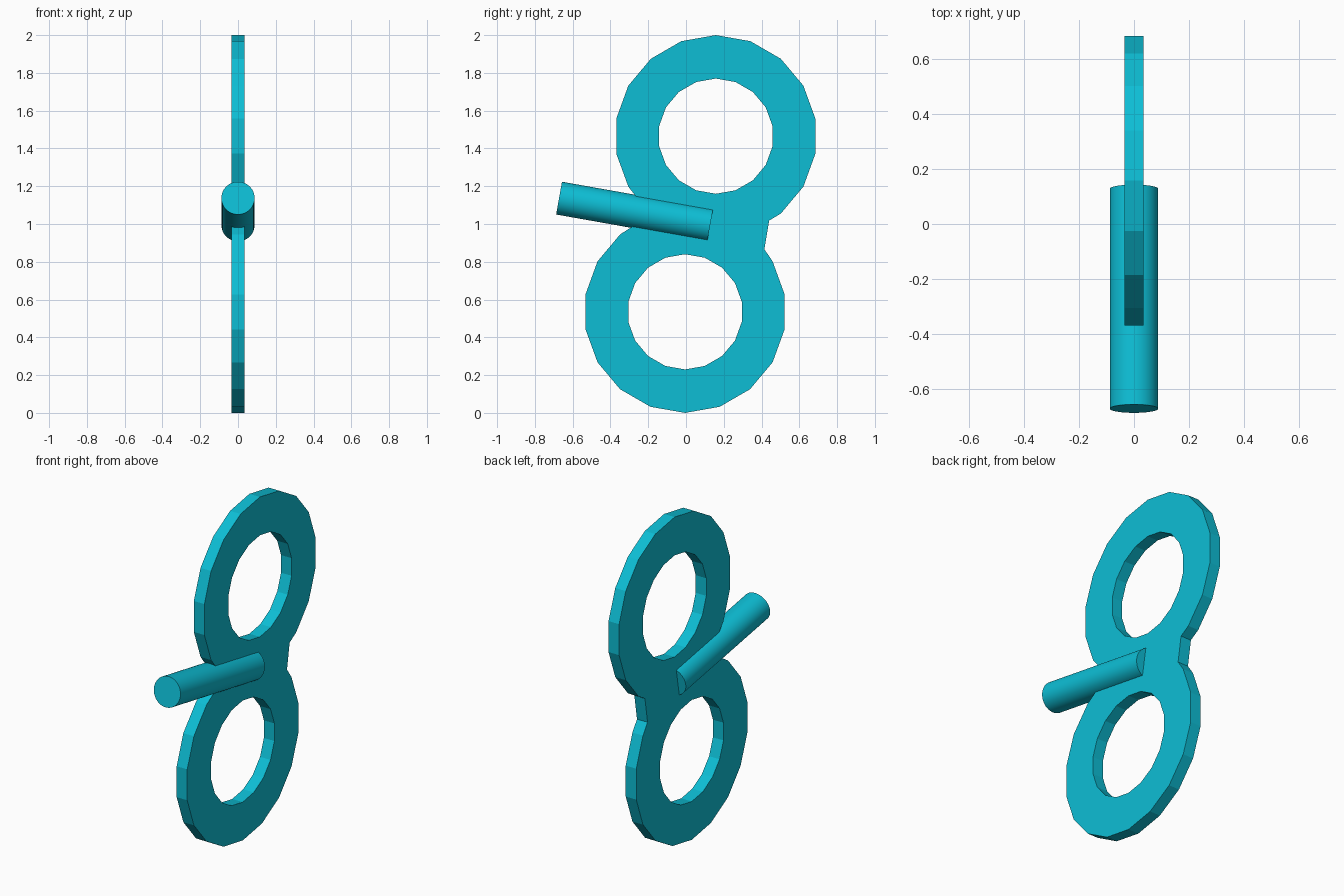
import bpy, math
from mathutils import Matrix, Vector

cube = bpy.data.objects.get("Cube")
if cube:
    bpy.data.objects.remove(cube, do_unlink=True)

CYAN = (0.004, 0.515, 0.665, 1.0)
mat = bpy.data.materials.new("cyan")
mat.use_nodes = True
mat.diffuse_color = CYAN
mat.node_tree.nodes["Principled BSDF"].inputs["Base Color"].default_value = CYAN

OUTER, INNER, HALF_THICK = 0.535, 0.305, 0.035
UPPER, LOWER = (0.158, 1.465), (-0.005, 0.535)   # ring centres (y, z)


def arc(centre, radius, start, stop):
    """Corner points every 20 degrees from start to stop."""
    return [(centre[0] + radius * math.cos(math.radians(a)),
             centre[1] + radius * math.sin(math.radians(a)))
            for a in range(start, stop + 1, 20)]


def select_only(ob):
    bpy.ops.object.select_all(action='DESELECT')
    ob.select_set(True)
    bpy.context.view_layer.objects.active = ob


# Figure-eight plate: both rings joined by a short straight-sided waist
outline = (arc(UPPER, OUTER, -50, 210) + [(-0.26, 1.14), (-0.286, 0.985)]
           + arc(LOWER, OUTER, 130, 390) + [(0.415, 0.866), (0.44, 1.018)])
loops = [outline, arc(UPPER, INNER, -50, 290), arc(LOWER, INNER, -50, 290)]

curve = bpy.data.curves.new("double_ring_plate", 'CURVE')
curve.dimensions = '2D'
curve.fill_mode = 'BOTH'
curve.extrude = HALF_THICK
for pts in loops:
    spline = curve.splines.new('POLY')
    spline.points.add(len(pts) - 1)
    for p, (y, z) in zip(spline.points, pts):
        p.co = (y, z, 0, 1)
    spline.use_cyclic_u = True
plate = bpy.data.objects.new("double_ring_plate", curve)
bpy.context.collection.objects.link(plate)
# Stand the plate up in the y-z plane
plate.matrix_world = Matrix(((0, 0, 1, 0), (1, 0, 0, 0), (0, 1, 0, 0), (0, 0, 0, 1)))
bpy.context.view_layer.update()
select_only(plate)
bpy.ops.object.convert(target='MESH')
plate = bpy.context.object
bpy.ops.object.shade_flat()
plate.data.materials.clear()
plate.data.materials.append(mat)

# Round bar through the waist, sticking out to the front
front, back = Vector((0, -0.672, 1.137)), Vector((0, 0.128, 0.995))
axis = back - front
bpy.ops.mesh.primitive_cylinder_add(
    vertices=48, radius=0.088, depth=axis.length, location=(front + back) / 2,
    rotation=axis.to_track_quat('Z', 'X').to_euler())
bar = bpy.context.object
bar.name = "cross_bar"
bar.data.materials.append(mat)
bpy.ops.object.shade_smooth_by_angle(angle=math.radians(30))
